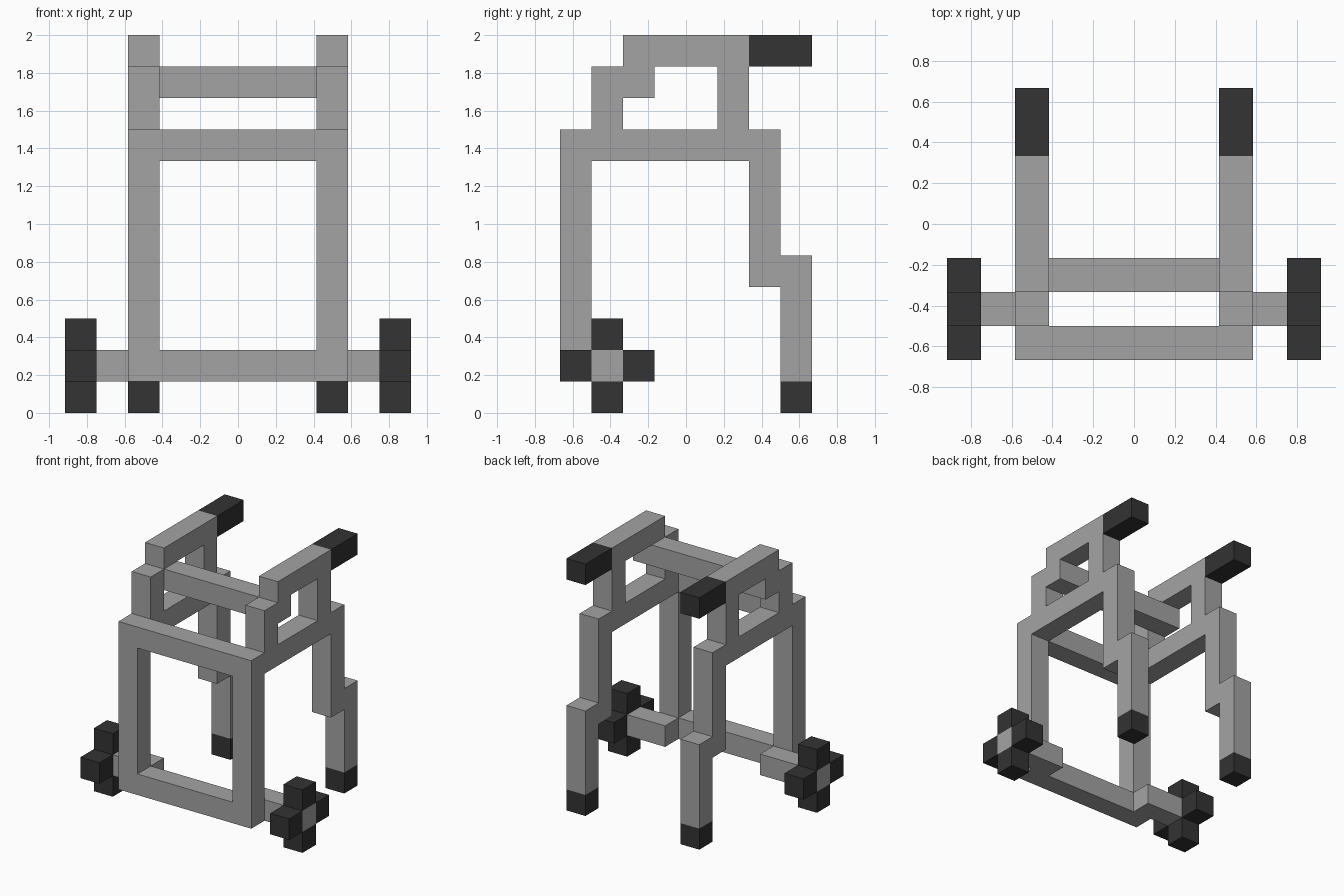
import bpy
import bmesh
from mathutils import Vector

UNIT = 1 / 6  # width of one tube

cube = bpy.data.objects.get("Cube")
if cube:
    bpy.data.objects.remove(cube)


def make_material(name, value):
    mat = bpy.data.materials.new(name)
    mat.use_nodes = True
    colour = (value, value, value, 1)
    mat.diffuse_color = colour
    mat.node_tree.nodes["Principled BSDF"].inputs["Base Color"].default_value = colour
    return mat


metal = make_material("grey metal", 0.37)
rubber = make_material("black rubber", 0.033)


def box(x, y, z):
    """Grid cells of a bar; x counts cell centres, y and z count cell starts."""
    return {(i, j, k) for i in range(*x) for j in range(*y) for k in range(*z)}


# Bars that span the frame from side to side
centre_parts = {
    "front_bottom_bar": (metal, box((-2, 3), (-4, -3), (1, 2))),
    "front_top_bar": (metal, box((-2, 3), (-4, -3), (8, 9))),
    "upper_crossbar": (metal, box((-2, 3), (-2, -1), (10, 11))),
}

# Parts of one side, mirrored to the other
tube = (3, 4)
wheel = (5, 6)
side_parts = {
    "front_leg": (metal, box(tube, (-4, -3), (1, 9))),
    "side_rail": (metal, box(tube, (-3, 3), (8, 9))),
    "front_riser": (metal, box(tube, (-3, -2), (9, 11))),
    "riser_step": (metal, box(tube, (-2, -1), (10, 11))),
    "rear_riser": (metal, box(tube, (1, 2), (9, 11))),
    "handle_beam": (metal, box(tube, (-2, 2), (11, 12))),
    "hand_grip": (rubber, box(tube, (2, 4), (11, 12))),
    "rear_leg_upper": (metal, box(tube, (2, 3), (4, 8))),
    "rear_leg_lower": (metal, box(tube, (3, 4), (1, 5))),
    "rear_foot": (rubber, box(tube, (3, 4), (0, 1))),
    "wheel_axle": (metal, box((3, 6), (-3, -2), (1, 2))),
    "wheel": (rubber, box(wheel, (-4, -3), (1, 2)) | box(wheel, (-2, -1), (1, 2))
              | box(wheel, (-3, -2), (0, 1)) | box(wheel, (-3, -2), (2, 3))),
}

parts = dict(centre_parts)
for name, (mat, cells) in side_parts.items():
    parts["left_" + name] = (mat, cells)
    parts["right_" + name] = (mat, {(-i, j, k) for i, j, k in cells})

occupied = set().union(*(cells for mat, cells in parts.values()))


def build_part(name, mat, cells):
    """Make the exposed faces of a part, leaving out those hidden in joints."""
    bm = bmesh.new()
    for cell in cells:
        for axis in range(3):
            for side in (0, 1):
                neighbour = list(cell)
                neighbour[axis] += 2 * side - 1
                if tuple(neighbour) in occupied:
                    continue
                corners = []
                for u, v in ((0, 0), (1, 0), (1, 1), (0, 1)):
                    p = Vector(cell) - Vector((0.5, 0, 0))
                    p[axis] += side
                    p[(axis + 1) % 3] += u
                    p[(axis + 2) % 3] += v
                    corners.append(bm.verts.new(p * UNIT))
                bm.faces.new(corners if side else corners[::-1])
    bmesh.ops.remove_doubles(bm, verts=bm.verts[:], dist=0.001)
    bmesh.ops.dissolve_limit(bm, angle_limit=0.01, verts=bm.verts[:], edges=bm.edges[:])
    mesh = bpy.data.meshes.new(name)
    bm.to_mesh(mesh)
    bm.free()
    mesh.materials.append(mat)
    bpy.context.collection.objects.link(bpy.data.objects.new(name, mesh))


for name, (mat, cells) in parts.items():
    build_part(name, mat, cells)
